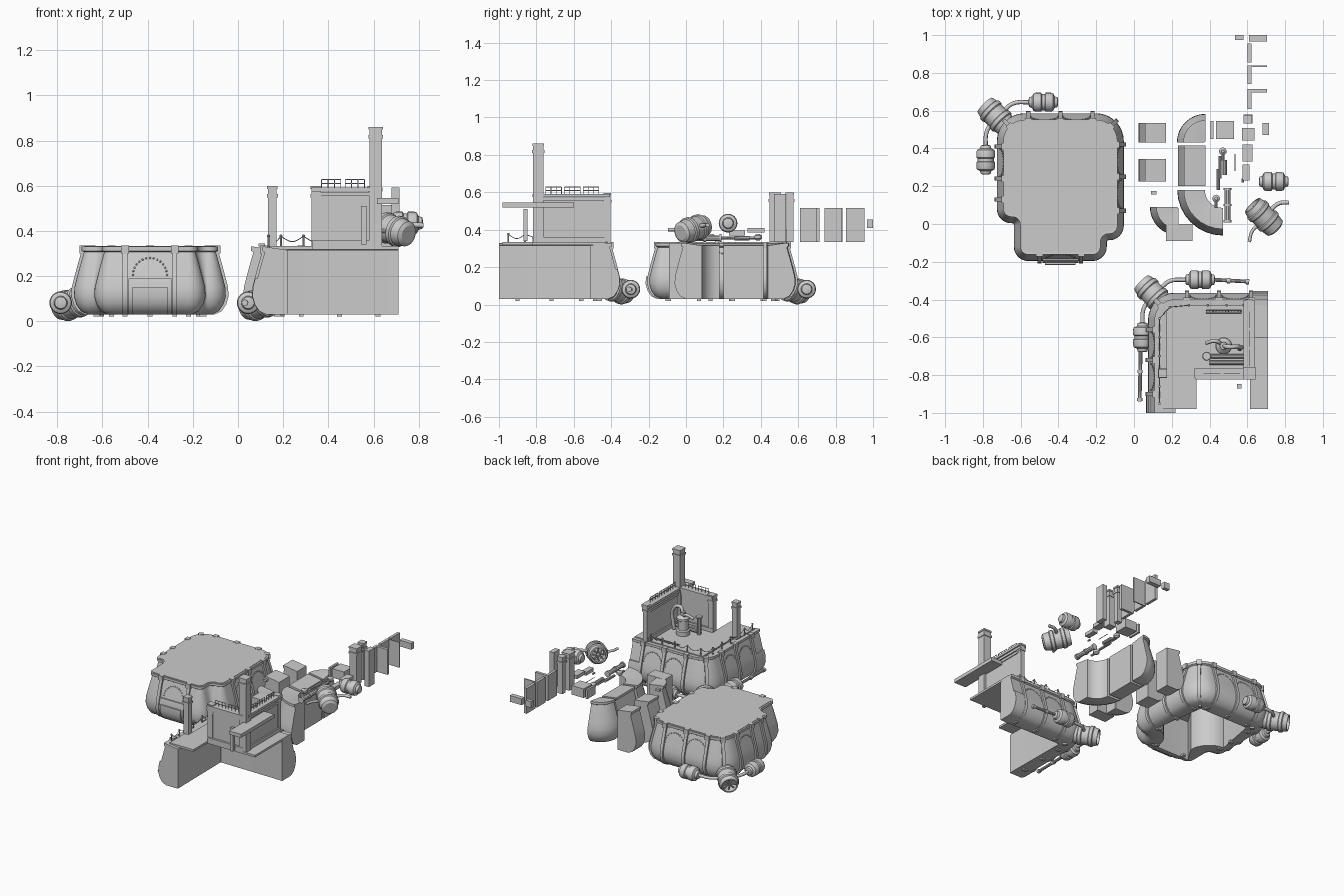
import bpy, bmesh, math
from mathutils import Vector, Matrix

if "Cube" in bpy.data.objects:
    bpy.data.objects.remove(bpy.data.objects["Cube"])

OUT = [(0, .33), (.012, .33), (.012, .312), (.002, .306), (.018, .25), (.034, .19), (.044, .15),
       (.046, .11), (.036, .075), (.016, .045), (-.015, .03)]
HULL = OUT + [(-.1, .03), (-.1, .315)]
RIB = [(o + .012, z) for o, z in OUT[3:]] + [(o - .01, z) for o, z in reversed(OUT[3:])]
PANEL = [(o + .01, z) for o, z in OUT[5:]] + [(o - .01, z) for o, z in reversed(OUT[5:])]


def finish(bm, name):
    bmesh.ops.recalc_face_normals(bm, faces=bm.faces)
    me = bpy.data.meshes.new(name)
    bm.to_mesh(me)
    bm.free()
    ob = bpy.data.objects.new(name, me)
    bpy.context.collection.objects.link(ob)
    return ob


def box(name, x0, x1, y0, y1, z0, z1):
    bm = bmesh.new()
    m = Matrix.Translation(((x0 + x1) / 2, (y0 + y1) / 2, (z0 + z1) / 2)) @ Matrix.Diagonal((x1 - x0, y1 - y0, z1 - z0, 1))
    bmesh.ops.create_cube(bm, size=1, matrix=m)
    return finish(bm, name)


def sweep(name, stations, prof, closed=False):
    """Closed (offset, z) section carried along stations (x, y, normal x, normal y, min offset)."""
    bm = bmesh.new()
    rings = [[bm.verts.new((x + nx * max(o, lo), y + ny * max(o, lo), z)) for o, z in prof]
             for x, y, nx, ny, lo in stations]
    n, k = len(rings), len(prof)
    for i in range(n if closed else n - 1):
        a, b = rings[i], rings[(i + 1) % n]
        for j in range(k):
            bm.faces.new((a[j], a[(j + 1) % k], b[(j + 1) % k], b[j]))
    if not closed:
        bm.faces.new(rings[0])
        bm.faces.new(rings[-1])
    return finish(bm, name)


def arc(cx, cy, r, a0, a1, concave=False, n=8):
    s = -1 if concave else 1
    lo = -9 if concave else -r * .95
    out = []
    for i in range(n + 1):
        a = math.radians(a0 + (a1 - a0) * i / n)
        c, d = math.cos(a), math.sin(a)
        out.append((cx + r * c, cy + r * d, s * c, s * d, lo))
    return out


def strip(name, x, y, ang, w, prof):
    """Straight section of width w whose outward normal points at ang."""
    c, d = math.cos(math.radians(ang)), math.sin(math.radians(ang))
    return sweep(name, [(x - d * s * w / 2, y + c * s * w / 2, c, d, -9) for s in (-1, 1)], prof)


def lathe(name, prof, loc, axis, seg=24):
    bm = bmesh.new()
    m = Matrix.Translation(loc) @ Vector(axis).to_track_quat('Z', 'Y').to_matrix().to_4x4()
    rings = [[bm.verts.new(m @ Vector((r * math.cos(2 * math.pi * i / seg), r * math.sin(2 * math.pi * i / seg), h)))
              for i in range(seg)] for r, h in prof]
    for a, b in zip(rings, rings[1:]):
        for i in range(seg):
            bm.faces.new((a[i], a[(i + 1) % seg], b[(i + 1) % seg], b[i]))
    bm.faces.new(rings[0])
    bm.faces.new(rings[-1])
    return finish(bm, name)


def rod(name, a, b, r, seg=10):
    a, b = Vector(a), Vector(b)
    return lathe(name, [(r, 0), (r, (b - a).length)], a, b - a, seg)


def tube(name, pts, r):
    cu = bpy.data.curves.new(name, 'CURVE')
    cu.dimensions, cu.bevel_depth, cu.bevel_resolution, cu.use_fill_caps = '3D', r, 2, True
    sp = cu.splines.new('BEZIER')
    sp.bezier_points.add(len(pts) - 1)
    for p, co in zip(sp.bezier_points, pts):
        p.co, p.handle_left_type, p.handle_right_type = co, 'AUTO', 'AUTO'
    ob = bpy.data.objects.new(name, cu)
    bpy.context.collection.objects.link(ob)


def rivet_arch(x, y, ang, r=.085, z0=.205):
    t = math.radians(ang)
    bm = bmesh.new()
    for i in range(15):
        a = math.pi * i / 14
        z, u = z0 + r * math.sin(a), r * math.cos(a)
        for (o0, h0), (o1, h1) in zip(OUT[3:], OUT[4:]):
            if h1 <= z <= h0:
                o = o0 + (o1 - o0) * (h0 - z) / (h0 - h1)
        p = (x + math.cos(t) * o - math.sin(t) * u, y + math.sin(t) * o + math.cos(t) * u, z)
        bmesh.ops.create_icosphere(bm, subdivisions=1, radius=.005, matrix=Matrix.Translation(p))
    finish(bm, "rivet_arch")


def rib(x, y, ang):
    strip("hull_rib", x, y, ang, .022, RIB)
    strip("rim_clamp", x, y, ang, .035, [(-.01, .335), (.022, .335), (.022, .3), (-.01, .3)])
    strip("foot_tab", x, y, ang, .022, [(-.07, .035), (-.04, .035), (-.04, .02), (-.07, .02)])


POD = [(.015, -.078), (.026, -.075), (.03, -.06), (.046, -.052), (.05, -.04), (.05, -.012), (.043, -.008),
       (.043, .008), (.05, .012), (.05, .04), (.046, .052), (.03, .06), (.026, .075), (.015, .078)]
NOZZLE = [(.04, -.1), (.056, -.09), (.062, -.05), (.069, -.045), (.069, -.025), (.063, -.02), (.063, .025), (.069, .03),
          (.069, .05), (.062, .055), (.055, .085), (.046, .085), (.042, .03), (.01, .03)]


def engine(x, y, z, axis):
    d = Vector(axis).normalized()
    c = Vector((x, y, z))
    lathe("thruster_nozzle", NOZZLE, c, d, 28)
    q = d.to_track_quat('Z', 'Y')
    for i in range(8):
        v = q @ Vector((math.cos(i * math.pi / 4), math.sin(i * math.pi / 4), 0))
        rod("nozzle_vane", c + d * .065 + v * .008, c + d * .065 + v * .047, .005, 6)


def engine_group(x, y, z=.082):
    engine(x, y, z - .004, (-1, 1, -.3))
    tube("feed_pipe_back", [(x + .04, y + .03, z), (x + .09, y + .068, z), (x + .18, y + .075, z)], .011)
    tube("feed_pipe_side", [(x - .03, y - .04, z), (x - .052, y - .09, z), (x - .055, y - .16, z)], .011)
    lathe("tank_back", POD, (x + .25, y + .075, z), (1, 0, 0))
    lathe("tank_side", POD, (x - .055, y - .23, z), (0, 1, 0))


# Complete hull: rounded plan with two stepped front corners
plan = (arc(-.2, .44, .1, 0, 90) + arc(-.58, .44, .1, 90, 180) + arc(-.65, .08, .03, 180, 270)
        + arc(-.645, -.005, .055, 90, 0, True) + arc(-.56, -.12, .03, 180, 270) + arc(-.22, -.12, .03, 270, 360)
        + arc(-.135, -.095, .055, 180, 90, True) + arc(-.13, -.01, .03, 270, 360))
sweep("hull_shell", plan, HULL, True)
bm = bmesh.new()
f = bm.faces.new([bm.verts.new((p[0], p[1], .318)) for p in plan])
for v in bmesh.ops.extrude_face_region(bm, geom=[f])["geom"]:
    if isinstance(v, bmesh.types.BMVert):
        v.co.z = .333
finish(bm, "hull_deck")
for x in (-.56, -.39, -.22):
    rib(x, .54, 90)
for y in (.07, .25, .42):
    rib(-.1, y, 0)
for y in (.13, .24, .41):
    rib(-.68, y, 180)
for x in (-.5, -.28):
    rib(x, -.15, 270)
for cx, cy, a in ((-.2, .44, 45), (-.58, .44, 135)):
    rib(cx + .1 * math.cos(math.radians(a)), cy + .1 * math.sin(math.radians(a)), a)
for x, y, a in ((-.39, -.15, 270), (-.1, .16, 0), (-.1, .335, 0), (-.68, .325, 180), (-.475, .54, 90), (-.305, .54, 90)):
    rivet_arch(x, y, a, .075)
strip("front_panel", -.39, -.15, 270, .19, PANEL)
strip("front_hatch", -.39, -.15, 270, .16, [(o + .02, z) for o, z in OUT[6:]] + [(-.02, .04), (0, .15)])
engine_group(-.73, .57)

# Cutaway hull quarter and its deck
quarter = [(.12, -1, -1, 0, -9)] + arc(.22, -.51, .1, 180, 90) + [(.71, -.41, 0, 1, -9)]
sweep("cutaway_hull", quarter, HULL)
box("deck_main", .17, .71, -.82, -.43, .318, .333)
box("deck_left_wing", .14, .33, -.98, -.8, .318, .333)
for y in (-.9, -.72, -.56):
    rib(.12, y, 180)
for x in (.28, .45, .62):
    rib(x, -.41, 90)
rib(.149, -.439, 135)
for x, y, a in ((.12, -.81, 180), (.12, -.64, 180), (.365, -.41, 90), (.535, -.41, 90)):
    rivet_arch(x, y, a, .07)
strip("side_panel", .12, -.95, 180, .1, PANEL)
strip("back_panel", .66, -.41, 90, .1, PANEL)
engine_group(.1, -.37)
rod("long_pipe_back", (.42, -.295, .082), (.61, -.305, .082), .01)
rod("long_pipe_side", (.035, -.67, .082), (.03, -.94, .082), .01)
for p in ((.5, -.3, .082), (.6, -.305, .082)):
    lathe("pipe_collar", [(.014, -.008), (.014, .008)], p, (1, 0, 0), 12)
for p in ((.032, -.78, .082), (.03, -.93, .082)):
    lathe("pipe_collar", [(.014, -.008), (.014, .008)], p, (0, 1, 0), 12)

# Deck posts with sagging chains
posts = [(.135, y) for y in (-.95, -.86, -.7, -.6, -.5)] + [(.19, -.44), (.29, -.43), (.39, -.43), (.49, -.43), (.58, -.43)]
for x, y in posts:
    lathe("deck_post", [(.005, 0), (.004, .04), (.007, .042), (.005, .05)], (x, y, .333), (0, 0, 1), 8)
for a, b in zip(posts, posts[1:]):
    tube("deck_chain", [(*a, .375), ((a[0] + b[0]) / 2, (a[1] + b[1]) / 2, .353), (*b, .375)], .002)


def pillar(name, x, y, s, z0, z1):
    box(name, x - s, x + s, y - s, y + s, z0, z1)
    box(name + "_cap", x - s - .005, x + s + .005, y - s - .005, y + s + .005, z1 - .05, z1 - .035)
    box(name + "_top", x - s - .004, x + s + .004, y - s - .004, y + s + .004, z1 - .012, z1)


# Upper building walls, cornices and chimneys
box("front_wall", .33, .61, -.805, -.78, .333, .56)
box("right_wall", .598, .622, -.79, -.41, .333, .56)
for i, z in enumerate((.535, .555, .575)):
    e = .018 + .006 * i
    box("front_cornice", .325, .61, -.792 - e, -.792 + e, z, z + .017)
    box("right_cornice", .61 - e, .61 + e, -.79, -.405, z, z + .017)
box("front_plinth", .33, .61, -.82, -.768, .333, .36)
box("right_plinth", .588, .632, -.79, -.41, .333, .36)
pillar("end_pillar", .345, -.79, .02, .333, .598)
pillar("back_pillar", .61, -.42, .016, .333, .595)
pillar("tall_chimney", .61, -.79, .028, .333, .86)
pillar("small_chimney", .152, -.79, .019, .333, .598)
box("side_balcony", .615, .71, -.98, -.6, .52, .545)
box("free_post", .545, .568, -.87, -.848, .34, .51)
for a, b in ((.37, .455), (.475, .56)):
    for z in (.61, .628):
        rod("roof_rail", (a, -.79, z), (b, -.79, z), .002, 6)
    for i in range(4):
        x = a + (b - a) * i / 3
        rod("roof_rail_post", (x, -.79, .59), (x, -.79, .628), .002, 6)
for a in (-.75, -.65, -.55):
    for z in (.61, .628):
        rod("roof_rail", (.61, a, z), (.61, a + .085, z), .002, 6)
    for i in range(4):
        rod("roof_rail_post", (.61, a + .028 * i, .59), (.61, a + .028 * i, .628), .002, 6)

# Machinery sheltered by the walls
lathe("boiler", [(.045, 0), (.045, .03), (.034, .035), (.034, .1), (.042, .105), (.042, .12), (.02, .14), (.02, .16)],
      (.475, -.645, .333), (0, 0, 1))
tube("boiler_pipe", [(.475, -.645, .48), (.5, -.65, .52), (.55, -.65, .5), (.56, -.66, .34)], .012)
tube("boiler_arm", [(.475, -.645, .45), (.43, -.62, .49), (.38, -.63, .47)], .01)
for y in (-.7, -.735):
    rod("floor_pipe", (.4, y, .35), (.58, y, .35), .012)
rod("standing_pipe", (.385, -.7, .333), (.385, -.7, .45), .014)
lathe("valve_wheel", [(.02, 0), (.024, .004), (.024, .01), (.02, .014)], (.385, -.7, .45), (0, 0, 1), 16)
for y in (-.455, -.47):
    rod("ladder_side", (.38, y, .345), (.57, y, .345), .003, 6)
for i in range(12):
    rod("ladder_rung", (.385 + i * .0165, -.47, .345), (.385 + i * .0165, -.455, .345), .002, 6)

# Loose hull modules laid out beside the hulls
for y, w in ((.483, .105), (.285, .12)):
    strip("module_straight", .07, y, 180, w, HULL)
sweep("module_corner", arc(.378, .432, .105, 90, 180), HULL)
strip("module_wide", .278, .308, 180, .215, HULL)
sweep("module_inner_corner", arc(.47, .18, .195, 180, 270), HULL)
sweep("module_small_corner", arc(.235, .09, .105, 180, 270), HULL)
box("module_block", .17, .31, -.09, 0, .03, .33)
box("crate_lid", .405, .42, .45, .545, .335, .4)
box("crate", .435, .53, .45, .545, .335, .4)
box("small_bracket", .09, .12, .155, .175, .33, .345)

# Loose pipes, posts and fittings
for x, y in ((.47, .385), (.435, .135)):
    lathe("loose_valve", [(.008, -.018), (.02, -.008), (.02, .008), (.008, .018)], (x, y, .36), (0, 0, 1), 16)
    rod("loose_valve_stem", (x, y, .355), (x, y - .05, .355), .008)
for x, y0, y1, r in ((.48, .26, .34, .012), (.455, .24, .36, .007), (.445, .18, .29, .009), (.535, .28, .37, .002), (.495, .01, .19, .016), (.575, .22, .24, .007)):
    rod("loose_pipe", (x, y0, .355), (x, y1, .355), r)
for y in (.015, .1, .185):
    lathe("loose_pipe_collar", [(.021, -.006), (.021, .006)], (.495, y, .355), (0, 1, 0), 12)
engine(.685, .04, .405, (-1, 1, .3))
tube("loose_feed_pipe", [(.72, .07, .42), (.765, .108, .425), (.82, .115, .425)], .011)
tube("loose_side_pipe", [(.66, 0, .4), (.625, -.04, .4), (.61, -.095, .4)], .009)
lathe("loose_tank", POD, (.74, .225, .435), (1, 0, 0))

# Loose building parts in a row to the back
pillar("loose_pillar", .605, .475, .028, .333, .598)
pillar("loose_slim_pillar", .603, .555, .019, .333, .598)
box("loose_end_post", .68, .715, .47, .535, .333, .592)
box("loose_ledge", .575, .628, .33, .42, .385, .41)
box("loose_ledge_short", .575, .612, .23, .315, .37, .395)
for y0, y1 in ((.61, .715), (.74, .838), (.855, .955)):
    box("loose_wall", .602, .622, y0, y1, .333, .515)
box("loose_wall_return", .622, .705, .695, .715, .333, .515)
box("loose_wall_thin_return", .622, .705, .83, .838, .333, .515)
box("loose_beam", .61, .705, .967, 1, .41, .455)
box("loose_beam_end", .535, .58, .973, 1, .41, .455)

bpy.ops.object.select_all(action='DESELECT')
for ob in bpy.data.objects:
    if ob.type == 'MESH':
        ob.select_set(True)
        bpy.context.view_layer.objects.active = ob
bpy.ops.object.shade_smooth_by_angle(angle=math.radians(32))
